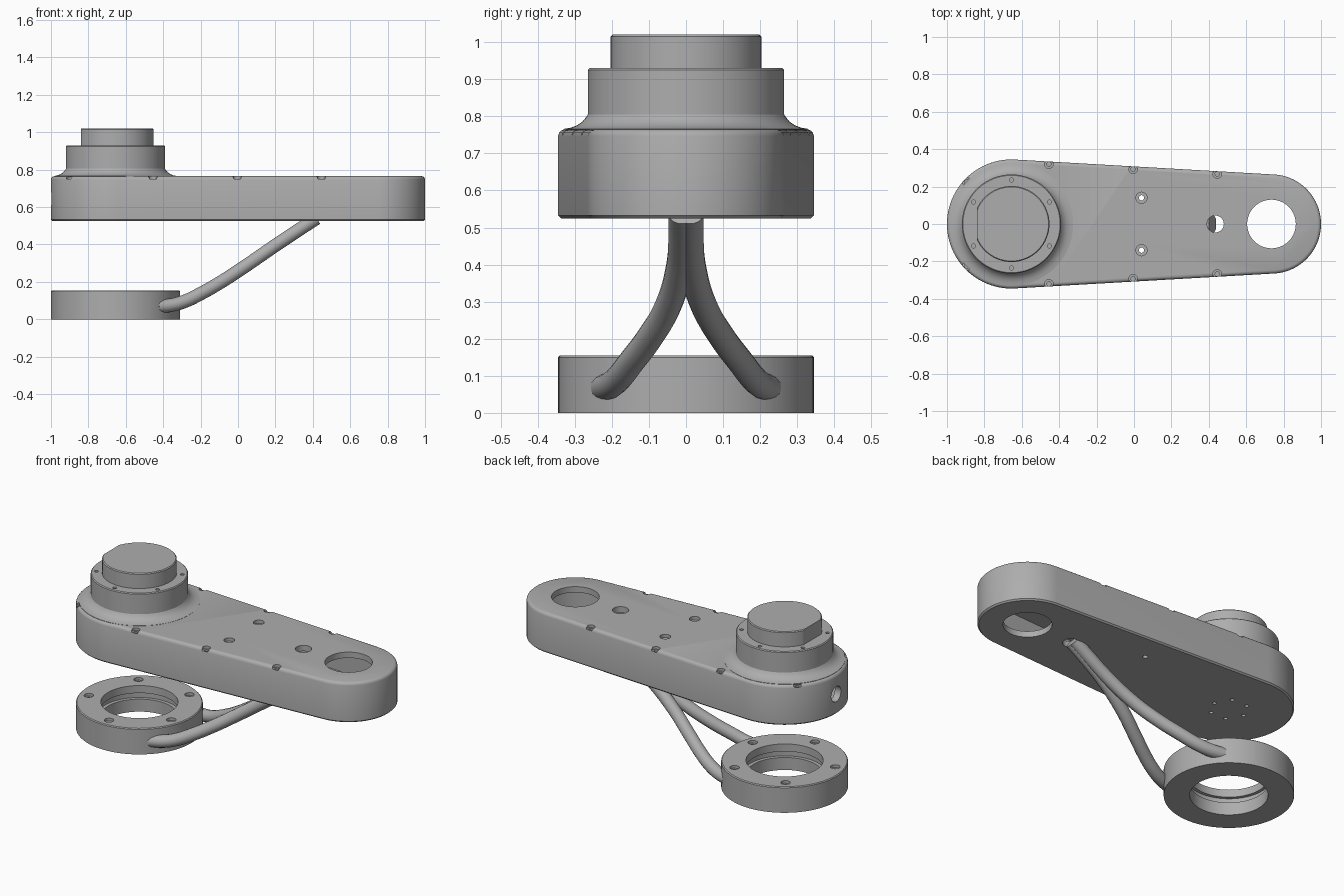
import bpy, bmesh, math
from math import cos, sin, pi, radians
from mathutils import Matrix, Vector

old = bpy.data.objects.get("Cube")
if old:
    bpy.data.objects.remove(old, do_unlink=True)

HUB = -0.655      # shared x of hub and clamp ring
TIP = 0.735       # x of the narrow end
grey = bpy.data.materials.new("machined_grey")
grey.use_nodes = True
grey.diffuse_color = (0.42, 0.42, 0.42, 1)
grey.node_tree.nodes["Principled BSDF"].inputs["Base Color"].default_value = grey.diffuse_color


def make(name, bm):
    bmesh.ops.recalc_face_normals(bm, faces=bm.faces)
    mesh = bpy.data.meshes.new(name)
    bm.to_mesh(mesh)
    bm.free()
    mesh.materials.append(grey)
    ob = bpy.data.objects.new(name, mesh)
    bpy.context.collection.objects.link(ob)
    return ob


def activate(ob):
    bpy.ops.object.select_all(action='DESELECT')
    ob.select_set(True)
    bpy.context.view_layer.objects.active = ob


def finish(ob):
    activate(ob)
    bpy.ops.object.shade_smooth_by_angle(angle=radians(30))


def lathe(bm, profile, matrix=Matrix(), n=96, closed=False):
    """Revolve (radius, height) points; closed joins the last point to the first."""
    rings = []
    for r, z in profile:
        count = n if r > 0 else 1
        rings.append([bm.verts.new(matrix @ Vector((r * cos(2 * pi * i / n), r * sin(2 * pi * i / n), z)))
                      for i in range(count)])
    pairs = list(zip(rings, rings[1:])) + ([(rings[-1], rings[0])] if closed else [])
    for a, b in pairs:
        for i in range(n):
            j = (i + 1) % n
            quad = [a[i % len(a)], a[j % len(a)], b[j % len(b)], b[i % len(b)]]
            bm.faces.new(list(dict.fromkeys(quad)))


def solid(profile):
    return [(0, profile[0][1])] + profile + [(0, profile[-1][1])]


def at(x, y, z=0):
    return Matrix.Translation((x, y, z))


def drill(bm, x, y, steps, n=24):
    lathe(bm, solid(steps), at(x, y), n)


def screw_hole(bm, x, y, top, r):
    """Counterbore with a smaller blind bore below it."""
    drill(bm, x, y, [(r * .5, top - .028), (r * .5, top - .016), (r, top - .016), (r, top + .02)])


def hull(bm, levels, n=64):
    """Stack tapered outlines: (z, inset) around the wide and narrow ends."""
    big, small = 0.345, 0.265
    a = math.acos((big - small) / (TIP - HUB))
    loops = []
    for z, inset in levels:
        loop = []
        for cx, r, start, end in ((HUB, big, a, 2 * pi - a), (TIP, small, -a, a)):
            for i in range(n + 1):
                t = start + (end - start) * i / n
                loop.append(bm.verts.new((cx + (r - inset) * cos(t), (r - inset) * sin(t), z)))
        loops.append(loop)
    for p, q in zip(loops, loops[1:]):
        for i in range(len(p)):
            j = (i + 1) % len(p)
            bm.faces.new((p[i], p[j], q[j], q[i]))
    bm.faces.new(loops[0])
    bm.faces.new(loops[-1])


def cut(ob, bm):
    cutter = make("cutter", bm)
    cutter.hide_render = True
    mod = ob.modifiers.new("cut", 'BOOLEAN')
    mod.operation = 'DIFFERENCE'
    mod.solver = 'EXACT'
    mod.object = cutter
    activate(ob)
    bpy.ops.object.modifier_apply(modifier=mod.name)
    bpy.data.objects.remove(cutter, do_unlink=True)


# Arm housing: rounded tapered shell
LOW, TOP = 0.525, 0.765
bm = bmesh.new()
hull(bm, [(LOW, .008), (LOW + .008, 0), (TOP - .018, 0), (TOP - .009, .003), (TOP - .003, .009), (TOP, .018)])
housing = make("arm_housing", bm)
bm = bmesh.new()
hull(bm, [(LOW + .035, .04), (TOP - .035, .04)])
cut(housing, bm)

# Housing bores, edge screw seats and end port
bm = bmesh.new()
drill(bm, TIP, 0, [(.13, LOW - .1), (.13, TOP + .1)], 64)
drill(bm, 0.435, 0, [(.045, LOW - .1), (.045, TOP + .1)], 32)
for side in (1, -1):
    drill(bm, 0.04, side * .14, [(.014, LOW - .1), (.014, TOP - .02), (.03, TOP - .02), (.03, TOP + .1)])
    for x, y in ((-.895, .225), (-.455, .32), (-.005, .293), (.445, .268)):
        screw_hole(bm, x, side * y, TOP, .023)
for k in range(6):
    t = k * pi / 3
    drill(bm, HUB + .1 * cos(t), .1 * sin(t), [(.011, LOW - .05), (.011, LOW + .025)], 16)
lathe(bm, solid([(.046, 0), (.046, .12)]), at(-1.06, 0, .645) @ Matrix.Rotation(pi / 2, 4, 'Y'), 32)
cut(housing, bm)
finish(housing)

# Motor hub with flared foot
bm = bmesh.new()
lathe(bm, solid([(.33, TOP - .005), (.33, .766), (.312, .769), (.295, .775), (.28, .785), (.27, .797),
                 (.265, .805), (.265, .925), (.26, .93)]), at(HUB, 0))
hub = make("motor_hub", bm)
bm = bmesh.new()
for k in range(6):
    t = pi / 6 + k * pi / 3
    drill(bm, HUB + .235 * cos(t), .235 * sin(t), [(.011, .91), (.011, .95)], 16)
cut(hub, bm)
finish(hub)

# Hub cap with one flat side
bm = bmesh.new()
lathe(bm, solid([(.203, .925), (.203, 1.015), (.198, 1.02)]), at(HUB, 0))
geom = bm.verts[:] + bm.edges[:] + bm.faces[:]
res = bmesh.ops.bisect_plane(bm, geom=geom, plane_co=(-.84, 0, 0), plane_no=(-1, 0, 0), clear_outer=True)
bmesh.ops.holes_fill(bm, edges=[e for e in bm.edges if e.is_boundary])
finish(make("hub_cap", bm))

# Clamp ring with inner groove and five screw seats
bm = bmesh.new()
lathe(bm, [(.345, 0), (.345, .15), (.34, .155), (.21, .155), (.21, .11), (.228, .11), (.228, .075),
           (.207, .075), (.207, 0)], at(HUB, 0), closed=True)
ring = make("clamp_ring", bm)
bm = bmesh.new()
for k in range(5):
    t = radians(54 + 72 * k)
    screw_hole(bm, HUB + .288 * cos(t), .288 * sin(t), .155, .026)
cut(ring, bm)
finish(ring)

# Pair of bent struts joining ring and housing
path = [(-.43, .222, .068), (-.35, .2, .077), (-.28, .178, .098), (-.2, .148, .137), (-.09, .1, .2),
        (.04, .05, .285), (.2, .018, .395), (.32, .012, .475), (.42, .012, .54)]
for side, name in ((1, "left_strut"), (-1, "right_strut")):
    curve = bpy.data.curves.new(name, 'CURVE')
    curve.dimensions = '3D'
    curve.bevel_depth = 0.036
    curve.bevel_resolution = 6
    curve.use_fill_caps = True
    spline = curve.splines.new('BEZIER')
    spline.bezier_points.add(len(path) - 1)
    for p, (x, y, z) in zip(spline.bezier_points, path):
        p.co = (x, side * y, z)
        p.handle_left_type = p.handle_right_type = 'AUTO'
    curve.materials.append(grey)
    strut = bpy.data.objects.new(name, curve)
    bpy.context.collection.objects.link(strut)
    activate(strut)
    bpy.ops.object.convert(target='MESH')
    finish(bpy.context.object)
